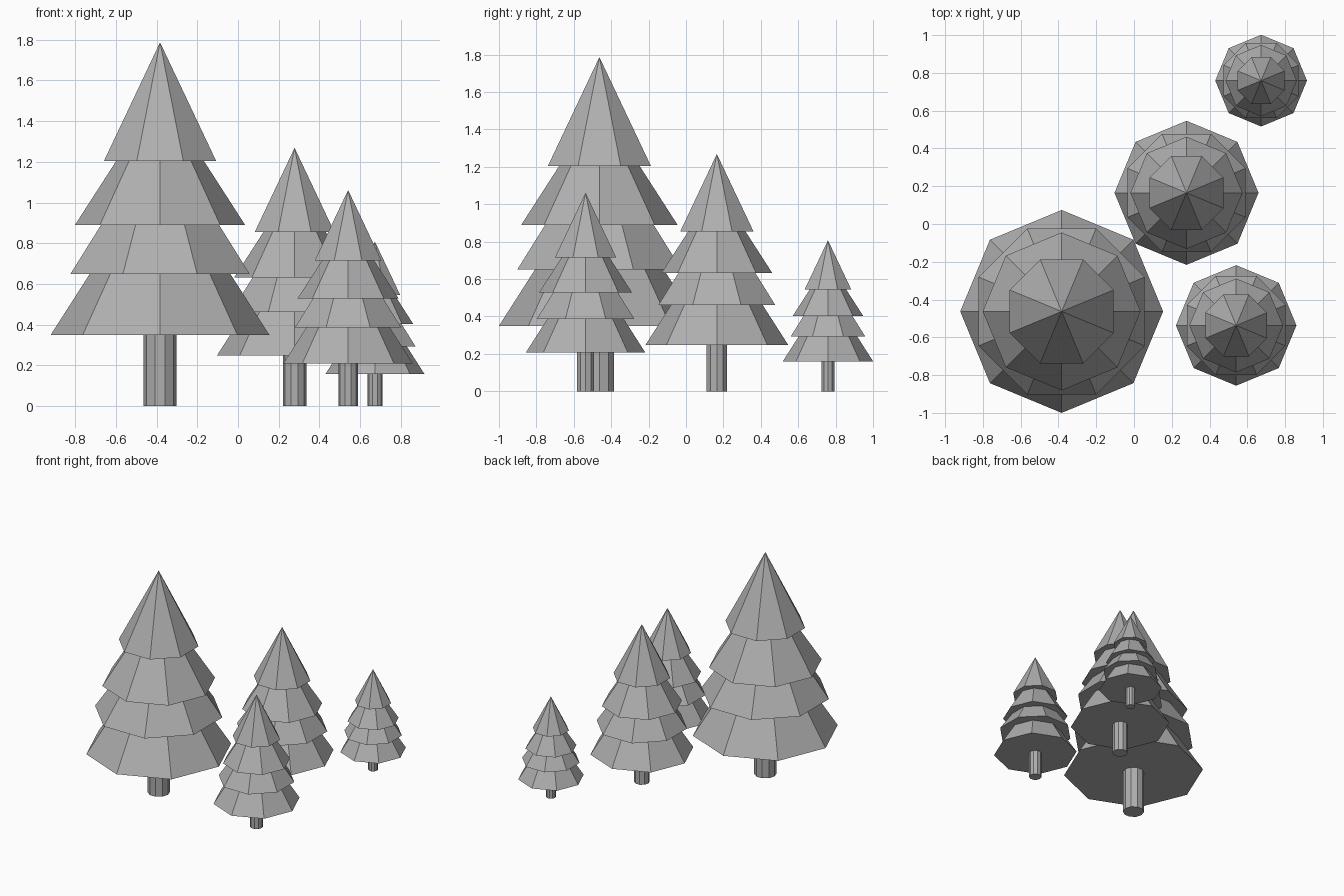
import bpy
import bmesh
from math import cos, sin, pi

cube = bpy.data.objects.get("Cube")
if cube:
    bpy.data.objects.remove(cube)

grey = bpy.data.materials.new("plain_grey")
grey.use_nodes = True
colour = (0.43, 0.43, 0.43, 1)
grey.diffuse_color = colour
grey.node_tree.nodes["Principled BSDF"].inputs["Base Color"].default_value = colour


def add_frustum(bm, sides, turn, r_low, z_low, r_high, z_high):
    """Closed frustum, or a pointed cone when the upper radius is zero."""
    def ring(r, z):
        angles = [turn + 2 * pi * i / sides for i in range(sides)]
        return [bm.verts.new((r * cos(a), r * sin(a), z)) for a in angles]

    low = ring(r_low, z_low)
    bm.faces.new(low[::-1])
    if r_high:
        high = ring(r_high, z_high)
        bm.faces.new(high)
    else:
        tip = bm.verts.new((0, 0, z_high))
    for i in range(sides):
        j = (i + 1) % sides
        if r_high:
            bm.faces.new((low[i], low[j], high[j], high[i]))
        else:
            bm.faces.new((low[i], low[j], tip))


def make_object(name, bm, location, scale):
    mesh = bpy.data.meshes.new(name)
    bm.to_mesh(mesh)
    bm.free()
    mesh.materials.append(grey)
    obj = bpy.data.objects.new(name, mesh)
    obj.location = (*location, 0)
    obj.scale = (scale, scale, scale)
    bpy.context.collection.objects.link(obj)


# Foliage tiers: lower radius, lower height, upper radius, upper height
TIERS = [
    (0.537, 0.35, 0.345, 0.65),
    (0.476, 0.65, 0.314, 0.89),
    (0.418, 0.89, 0.215, 1.205),
    (0.298, 1.205, 0, 1.787),
]


def make_tree(name, location, scale):
    # Trunk
    bm = bmesh.new()
    add_frustum(bm, 10, 0, 0.081, 0, 0.081, 0.36)
    make_object(name + "_trunk", bm, location, scale)
    # Octagonal tiers, every second one turned by half a side
    bm = bmesh.new()
    for i, tier in enumerate(TIERS):
        add_frustum(bm, 8, (i % 2) * pi / 8, *tier)
    make_object(name + "_foliage", bm, location, scale)


make_tree("large_tree", (-0.383, -0.463), 1)
make_tree("medium_tree", (0.278, 0.165), 0.71)
make_tree("small_tree", (0.541, -0.537), 0.594)
make_tree("sapling", (0.673, 0.759), 0.452)
